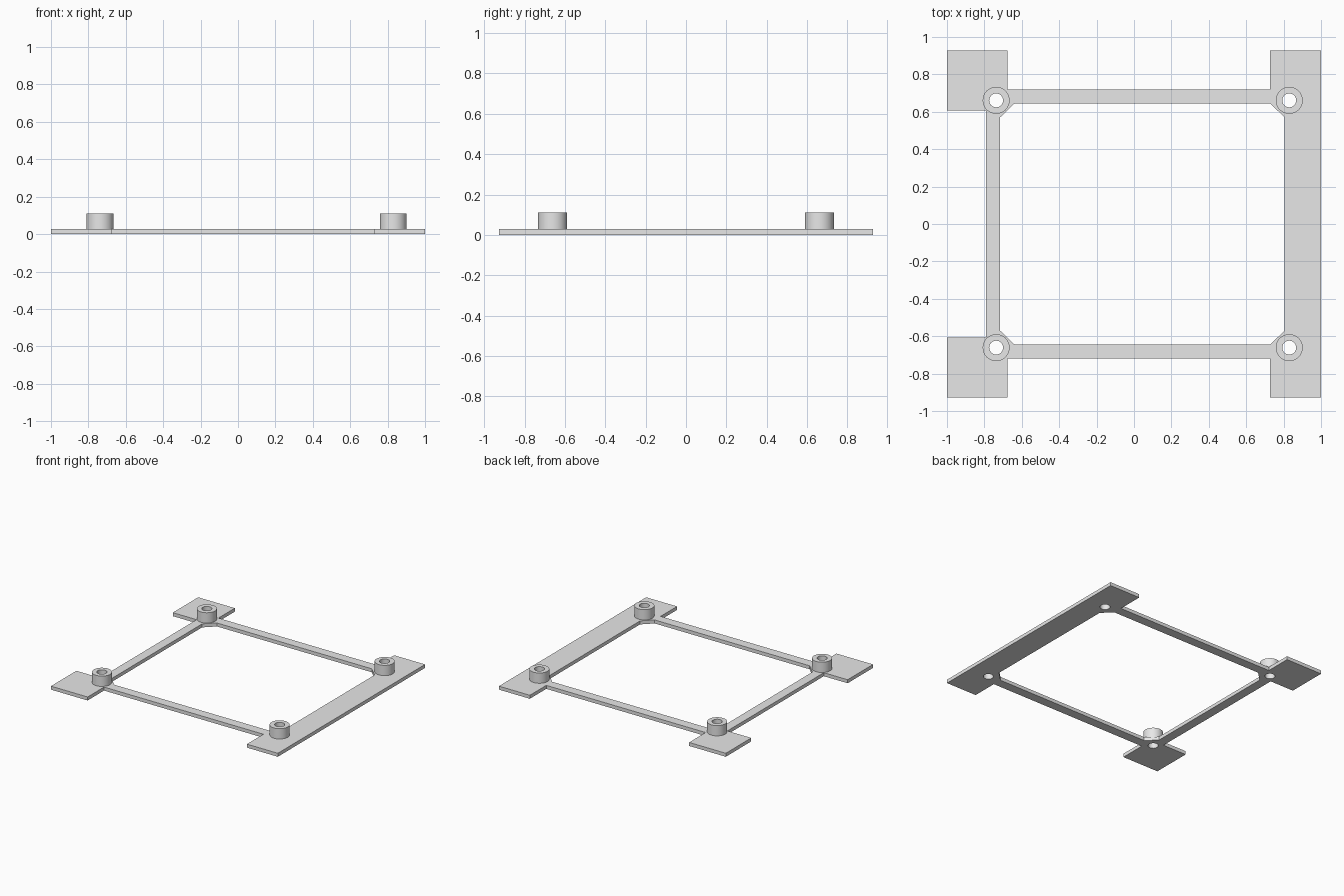
import bpy
import math

cube = bpy.data.objects.get("Cube")
if cube:
    bpy.data.objects.remove(cube, do_unlink=True)

PLATE_H, BOSS_H = 0.028, 0.11
BOSS_R, HOLE_R = 0.072, 0.037
BOSS_Y, LEFT_X, RIGHT_X = 0.661, -0.737, 0.83
CENTRES = [(x, s * BOSS_Y) for x in (LEFT_X, RIGHT_X) for s in (-1, 1)]

grey = bpy.data.materials.new("light grey")
grey.use_nodes = True
grey.diffuse_color = (0.8, 0.8, 0.8, 1)
grey.node_tree.nodes["Principled BSDF"].inputs["Base Color"].default_value = (0.8, 0.8, 0.8, 1)


def circle(cx, cy, r, n=48):
    return [(cx + r * math.cos(2 * math.pi * i / n), cy + r * math.sin(2 * math.pi * i / n))
            for i in range(n)]


def mirrored(half):
    """Close a loop from its back half by reflecting it in y."""
    return half + [(x, -y) for x, y in reversed(half)]


def extruded(name, loops, z0, z1):
    """Solid from closed 2D loops; inner loops become holes."""
    curve = bpy.data.curves.new(name, 'CURVE')
    curve.dimensions = '2D'
    curve.fill_mode = 'BOTH'
    curve.extrude = (z1 - z0) / 2
    for loop in loops:
        spline = curve.splines.new('POLY')
        spline.points.add(len(loop) - 1)
        for point, (x, y) in zip(spline.points, loop):
            point.co = (x, y, 0, 1)
        spline.use_cyclic_u = True
    curve.materials.append(grey)
    obj = bpy.data.objects.new(name, curve)
    obj.location.z = (z0 + z1) / 2
    bpy.context.collection.objects.link(obj)
    bpy.ops.object.select_all(action='DESELECT')
    obj.select_set(True)
    bpy.context.view_layer.objects.active = obj
    bpy.ops.object.convert(target='MESH')
    obj = bpy.context.object
    # weld caps to walls so that shading stays clean
    bpy.ops.object.mode_set(mode='EDIT')
    bpy.ops.mesh.select_all(action='SELECT')
    bpy.ops.mesh.remove_doubles(threshold=0.0001)
    bpy.ops.mesh.normals_make_consistent(inside=False)
    bpy.ops.object.mode_set(mode='OBJECT')
    bpy.ops.object.shade_smooth_by_angle(angle=math.radians(30))
    return obj


# Flat frame: two corner pads on the right, one long bar on the left
outer = mirrored([(-0.79, 0.607), (-1, 0.607), (-1, 0.927), (-0.677, 0.927), (-0.677, 0.72),
                  (0.728, 0.72), (0.728, 0.927), (1, 0.927)])
# Opening with chamfered corners
inner = mirrored([(-0.716, 0.57), (-0.638, 0.645), (0.728, 0.645), (0.805, 0.57)])
extruded("frame_plate", [outer, inner] + [circle(x, y, HOLE_R) for x, y in CENTRES], 0, PLATE_H)

# Hollow standoffs at the four corners
for x, y in CENTRES:
    name = ("front" if y < 0 else "back") + ("_right" if x < 0 else "_left") + "_standoff"
    extruded(name, [circle(x, y, BOSS_R), circle(x, y, HOLE_R)], PLATE_H, BOSS_H)
